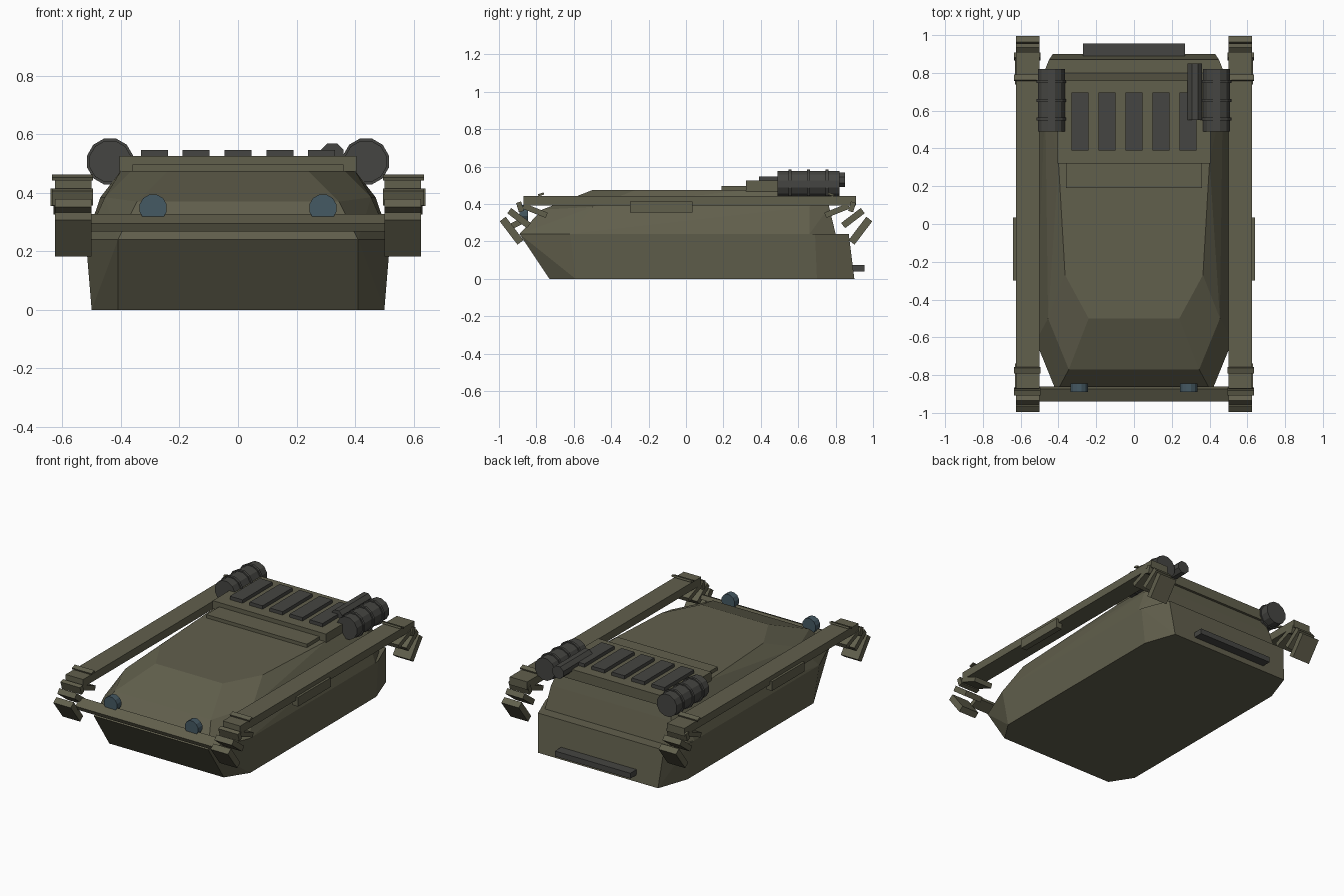
import bpy, bmesh, math
from mathutils import Matrix, Vector

cube = bpy.data.objects.get("Cube")
if cube:
    bpy.data.objects.remove(cube)


def material(name, rgb):
    m = bpy.data.materials.new(name)
    m.use_nodes = True
    m.diffuse_color = (*rgb, 1)
    bsdf = next(n for n in m.node_tree.nodes if n.type == "BSDF_PRINCIPLED")
    bsdf.inputs["Base Color"].default_value = (*rgb, 1)
    return m


olive = material("olive paint", (0.12, 0.115, 0.073))
grey = material("dark grey metal", (0.06, 0.06, 0.054))
glass = material("blue grey glass", (0.06, 0.1, 0.125))


def finish(name, bm, mat):
    bmesh.ops.recalc_face_normals(bm, faces=bm.faces)
    me = bpy.data.meshes.new(name)
    bm.to_mesh(me)
    bm.free()
    me.materials.append(mat)
    ob = bpy.data.objects.new(name, me)
    bpy.context.collection.objects.link(ob)
    return ob


def box(name, x, y, z, mat=olive):
    """Box from (min, max) ranges."""
    bm = bmesh.new()
    bmesh.ops.create_cube(bm, size=1)
    for v in bm.verts:
        v.co = [r[0] + (c + 0.5) * (r[1] - r[0]) for c, r in zip(v.co, (x, y, z))]
    return finish(name, bm, mat)


def plate(name, x, start, end, thick):
    """Slab whose side-view centre line runs from start to end (y, z)."""
    a, b = Vector(start), Vector(end)
    side = (b - a).orthogonal().normalized() * thick / 2
    bm = bmesh.new()
    rows = [[bm.verts.new((px, *p)) for p in (a + side, b + side, b - side, a - side)] for px in x]
    bm.faces.new(rows[0])
    bm.faces.new(rows[1])
    for i in range(4):
        j = (i + 1) % 4
        bm.faces.new((rows[0][i], rows[0][j], rows[1][j], rows[1][i]))
    return finish(name, bm, olive)


def cylinder(name, x, z, r, y, sides, mat):
    bm = bmesh.new()
    turn = Matrix.Translation((x, sum(y) / 2, z)) @ Matrix.Rotation(math.pi / 2, 4, "X") \
        @ Matrix.Rotation(math.pi / sides, 4, "Z")
    bmesh.ops.create_cone(bm, cap_ends=True, segments=sides, radius1=r, radius2=r,
                          depth=y[1] - y[0], matrix=turn)
    return finish(name, bm, mat)


def faceted(name, half):
    """Convex body from corner points of one half, mirrored across x."""
    bm = bmesh.new()
    for x, y, z in half:
        for s in (-1, 1):
            bm.verts.new((s * x, y, z))
    bmesh.ops.convex_hull(bm, input=bm.verts)
    bmesh.ops.dissolve_limit(bm, angle_limit=0.01, verts=bm.verts, edges=bm.edges)
    return finish(name, bm, olive)


# Hull
faceted("lower_hull", [
    (0.41, -0.73, 0), (0.50, -0.59, 0), (0.50, 0.70, 0), (0.43, 0.90, 0),
    (0.41, -0.89, 0.24), (0.52, -0.62, 0.24), (0.52, 0.69, 0.24), (0.45, 0.87, 0.24)])
faceted("upper_hull", [
    (0.41, -0.89, 0.24), (0.52, -0.62, 0.24), (0.52, 0.66, 0.24), (0.45, 0.80, 0.24),
    (0.345, -0.77, 0.37), (0.455, -0.50, 0.385), (0.47, 0.66, 0.385), (0.43, 0.765, 0.385),
    (0.24, -0.50, 0.475), (0.365, -0.27, 0.475), (0.40, 0.33, 0.475), (0.40, 0.74, 0.475)])

# Engine deck with vents
box("deck_step", (-0.36, 0.36), (0.19, 0.34), (0.46, 0.497))
box("engine_deck", (-0.405, 0.405), (0.32, 0.76), (0.46, 0.525))
for i in range(-2, 3):
    x = i * 0.143
    box("deck_vent", (x - 0.046, x + 0.046), (0.39, 0.695), (0.51, 0.547), grey)

# Rear bumper and front cross bar
box("rear_bumper", (-0.27, 0.27), (0.87, 0.955), (0.04, 0.075), grey)
plate("front_cross_bar", (-0.51, 0.51), (-0.932, 0.282), (-0.868, 0.314), 0.03)

# Small canister beside the left drum
cylinder("small_canister", 0.322, 0.53, 0.042, (0.55, 0.85), 8, grey)

for s in (-1, 1):
    def span(a, b):
        return sorted((s * a, s * b))

    # Headlights
    cylinder("headlight", s * 0.29, 0.348, 0.048, (-0.89, -0.845), 12, glass)

    # Storage drums with bands
    cylinder("drum", s * 0.437, 0.507, 0.073, (0.49, 0.82), 12, grey)
    for y in (0.555, 0.655, 0.755):
        cylinder("drum_band", s * 0.437, 0.507, 0.081, (y - 0.008, y + 0.008), 12, grey)

    # Side rails
    box("side_rail", span(0.50, 0.625), (-0.87, 0.91), (0.392, 0.443))
    box("rail_panel", span(0.60, 0.64), (-0.30, 0.035), (0.355, 0.415))

    # Fanned mud flaps and hinges at both ends
    for e in (-1, 1):
        plate("outer_flap", span(0.50, 0.625), (e * 0.98, 0.32), (e * 0.885, 0.195), 0.04)
        plate("middle_flap", span(0.50, 0.625), (e * 0.945, 0.365), (e * 0.84, 0.285), 0.035)
        plate("inner_flap", span(0.50, 0.63), (e * 0.87, 0.39), (e * 0.745, 0.34), 0.03)
        plate("flap_hinge", span(0.495, 0.635), (e * 0.895, 0.41), (e * 0.88, 0.36), 0.028)
        plate("rail_hinge", span(0.495, 0.635), (e * 0.79, 0.447), (e * 0.76, 0.457), 0.012)
